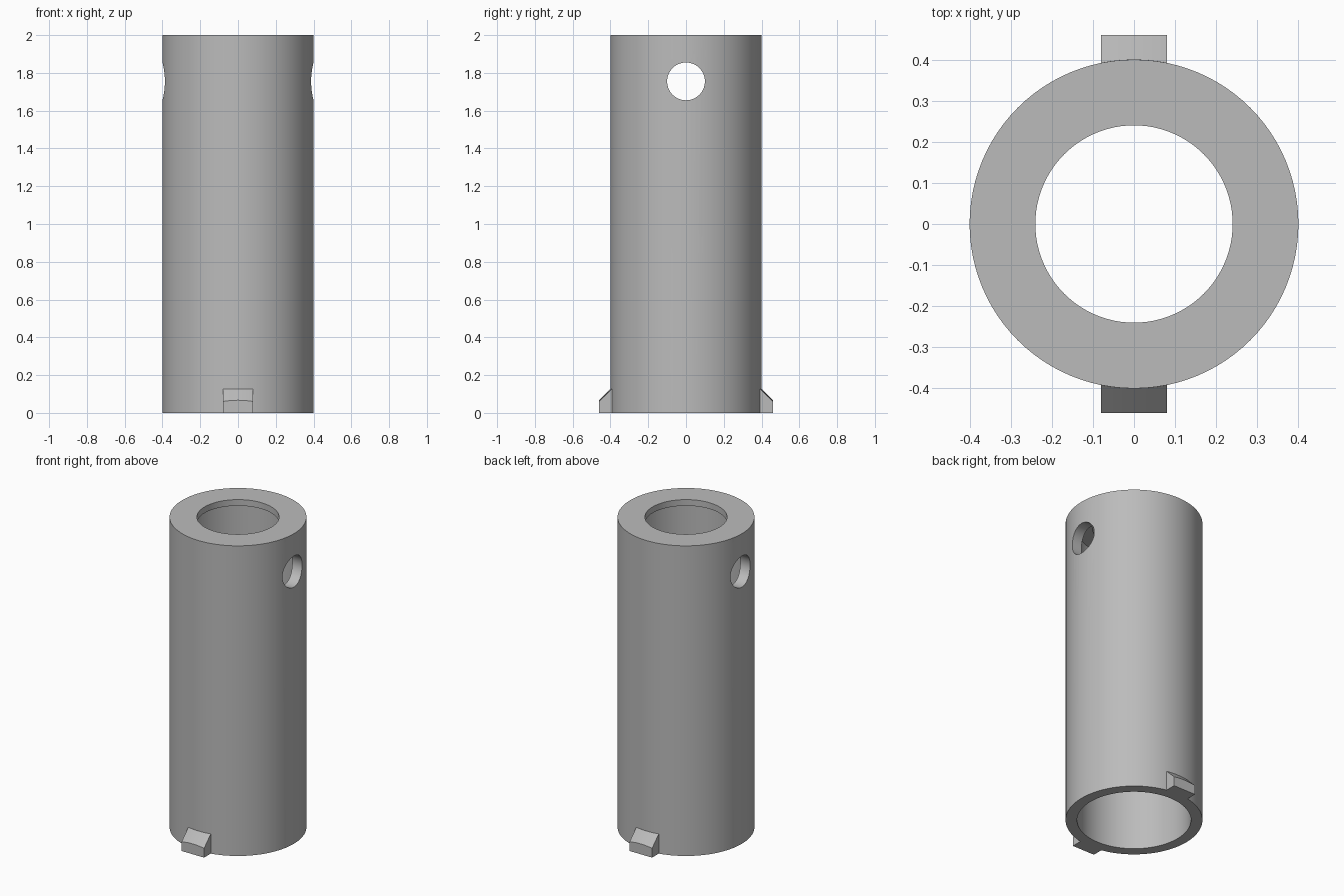
import bpy, bmesh, math

cube = bpy.data.objects.get("Cube")
if cube:
    bpy.data.objects.remove(cube)

OUTER, BORE, MOUTH = 0.4, 0.333, 0.24
HEIGHT, LIP = 2.0, 0.04
SEGMENTS = 96

grey = bpy.data.materials.new("plain grey")
grey.use_nodes = True
grey.diffuse_color = (0.5, 0.5, 0.5, 1)
grey.node_tree.nodes["Principled BSDF"].inputs["Base Color"].default_value = (0.5, 0.5, 0.5, 1)


def add_object(name, bm):
    bmesh.ops.recalc_face_normals(bm, faces=bm.faces)
    mesh = bpy.data.meshes.new(name)
    bm.to_mesh(mesh)
    bm.free()
    mesh.materials.append(grey)
    obj = bpy.data.objects.new(name, mesh)
    bpy.context.collection.objects.link(obj)
    return obj


def activate(obj):
    bpy.ops.object.select_all(action='DESELECT')
    obj.select_set(True)
    bpy.context.view_layer.objects.active = obj


def skin(bm, rings, closed):
    """Join successive closed sections with quads."""
    count = len(rings)
    for i in range(count if closed else count - 1):
        a, b = rings[i], rings[(i + 1) % count]
        for j in range(len(a)):
            k = (j + 1) % len(a)
            bm.faces.new((a[j], a[k], b[k], b[j]))


# Hollow tube with a narrower mouth at the top
profile = [(OUTER, 0), (OUTER, HEIGHT), (MOUTH, HEIGHT), (MOUTH, HEIGHT - LIP),
           (BORE, HEIGHT - LIP), (BORE, 0)]
bm = bmesh.new()
rings = []
for i in range(SEGMENTS):
    a = math.tau * i / SEGMENTS
    rings.append([bm.verts.new((r * math.cos(a), r * math.sin(a), z)) for r, z in profile])
skin(bm, rings, True)
tube = add_object("tube", bm)

# Cross hole through both side walls
bpy.ops.mesh.primitive_cylinder_add(vertices=64, radius=0.1, depth=1.2,
                                    location=(0, 0, 1.755), rotation=(0, math.pi / 2, 0))
cutter = bpy.context.object
cutter.name = "hole_cutter"
cutter.hide_render = True
cutter.data.materials.append(grey)
cut = tube.modifiers.new("cross_hole", 'BOOLEAN')
cut.operation = 'DIFFERENCE'
cut.solver = 'EXACT'
cut.object = cutter
activate(tube)
bpy.ops.object.modifier_apply(modifier=cut.name)
bpy.data.objects.remove(cutter)
bpy.ops.object.shade_smooth_by_angle(angle=math.radians(30))


# Locking lugs at the foot, with a conical chamfer and a flat outer face
def add_lug(name, side):
    half, reach, top, steps = 0.08, 0.46, 0.127, 12
    bm = bmesh.new()
    sections = []
    for i in range(steps + 1):
        x = -half + 2 * half * i / steps
        root = math.sqrt(0.37 ** 2 - x * x)
        wall = math.sqrt(OUTER ** 2 - x * x)
        shoulder = top + OUTER - math.hypot(x, reach)
        section = [(root, 0), (reach, 0), (reach, shoulder), (wall, top), (root, top)]
        sections.append([bm.verts.new((x, side * y, z)) for y, z in section])
    skin(bm, sections, False)
    bm.faces.new(sections[0])
    bm.faces.new(sections[-1])
    lug = add_object(name, bm)
    activate(lug)
    bpy.ops.object.shade_smooth_by_angle(angle=math.radians(30))


add_lug("front_lug", -1)
add_lug("back_lug", 1)
